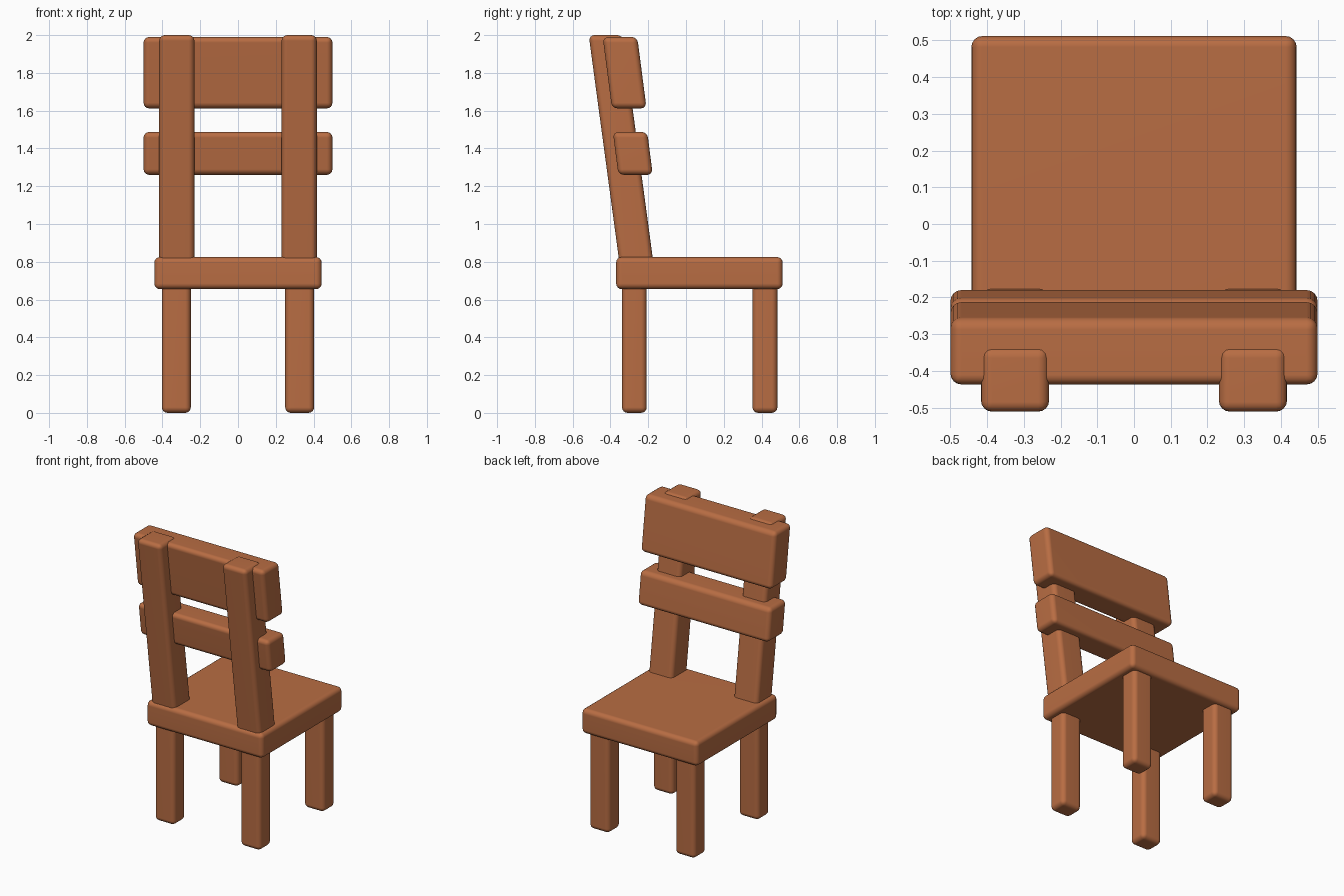
import bpy, bmesh

if "Cube" in bpy.data.objects:
    bpy.data.objects.remove(bpy.data.objects["Cube"])

wood = bpy.data.materials.new("warm_wood")
wood.diffuse_color = (0.48, 0.152, 0.056, 1)
wood.use_nodes = True
wood.node_tree.nodes["Principled BSDF"].inputs["Base Color"].default_value = wood.diffuse_color


def rounded_block(name, x, y, z, lean=0.0, bevel=0.03):
    """Box over x, y, z ranges (y given at the bottom); the top is sheared by lean in y."""
    bm = bmesh.new()
    bmesh.ops.create_cube(bm, size=1)
    for v in bm.verts:
        top = v.co.z > 0
        v.co = (x[v.co.x > 0], y[v.co.y > 0] + (lean if top else 0), z[top])
    mesh = bpy.data.meshes.new(name)
    bm.to_mesh(mesh)
    bm.free()
    mesh.materials.append(wood)
    obj = bpy.data.objects.new(name, mesh)
    bpy.context.collection.objects.link(obj)
    mod = obj.modifiers.new("rounding", 'BEVEL')
    mod.width = bevel
    mod.segments = 4
    for p in mesh.polygons:
        p.use_smooth = True
    normals = obj.modifiers.new("flat_panels", 'WEIGHTED_NORMAL')
    normals.keep_sharp = True
    return obj


# Seat
rounded_block("seat", (-0.443, 0.443), (-0.37, 0.512), (0.655, 0.825))

# Legs and leaning back posts, left and right
for side, sx in (("left", -1), ("right", 1)):
    leg_x = sorted((sx * 0.25, sx * 0.403))
    post_x = sorted((sx * 0.231, sx * 0.417))
    rounded_block(side + "_front_leg", leg_x, (0.352, 0.484), (0.0, 0.70))
    rounded_block(side + "_back_leg", leg_x, (-0.339, -0.208), (0.0, 0.70))
    rounded_block(side + "_back_post", post_x, (-0.352, -0.172), (0.79, 2.0), -0.163)

# Backrest slats
rounded_block("upper_slat", (-0.5, 0.5), (-0.392, -0.209), (1.612, 1.99), -0.049)
rounded_block("lower_slat", (-0.5, 0.5), (-0.358, -0.176), (1.26, 1.487), -0.029)
